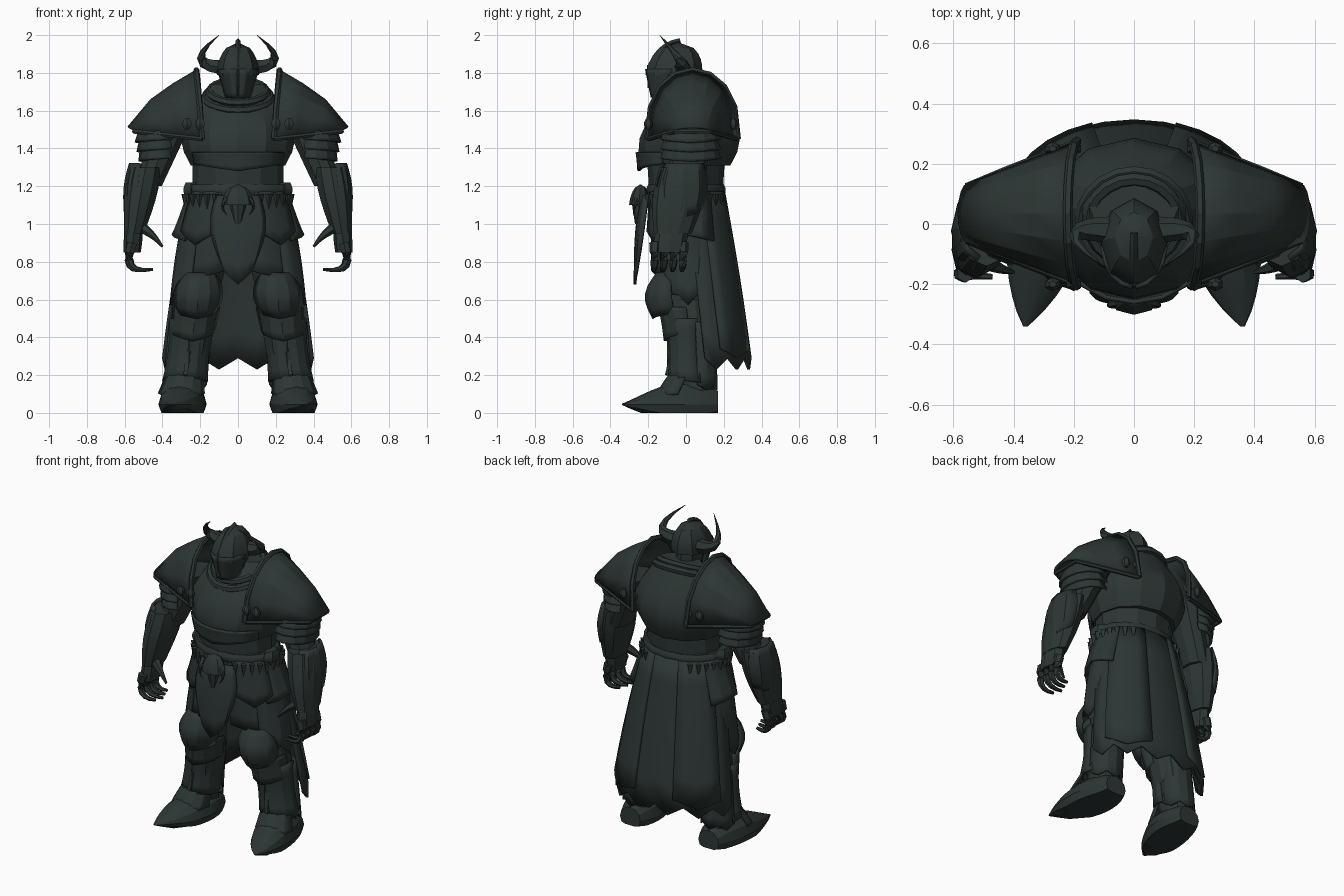
import bpy, bmesh, math
from mathutils import Vector

cube = bpy.data.objects.get("Cube")
if cube:
    bpy.data.objects.remove(cube, do_unlink=True)

STEEL = (.026, .037, .035, 1)
steel = bpy.data.materials.new("dark_steel")
steel.use_nodes = True
steel.diffuse_color = STEEL
steel.node_tree.nodes["Principled BSDF"].inputs["Base Color"].default_value = STEEL

RINGS = 6
STEPS = [i / RINGS for i in range(RINGS + 1)]
FACING = {"front": -90, "corner": -45, "side": 0, "rear_corner": 45, "back": 90}


def finish(obj, pair=False, sheet=False):
    """Material, shading and modifiers shared by every part."""
    obj.data.materials.append(steel)
    bpy.ops.object.select_all(action='DESELECT')
    obj.select_set(True)
    bpy.context.view_layer.objects.active = obj
    bpy.ops.object.shade_smooth_by_angle(angle=math.radians(22))
    if sheet:
        solid = obj.modifiers.new("thickness", 'SOLIDIFY')
        solid.thickness, solid.offset = .015, 0
    if pair:
        obj.modifiers.new("mirror", 'MIRROR')


def skin(name, rows, closed, pair):
    """Join rows of points with quads; closed rows become a capped tube."""
    bm = bmesh.new()
    grid = [[bm.verts.new(p) for p in row] for row in rows]
    count = len(grid[0])
    for low, high in zip(grid, grid[1:]):
        for i in range(count if closed else count - 1):
            j = (i + 1) % count
            bm.faces.new((low[i], low[j], high[j], high[i]))
    if closed:
        bm.faces.new(grid[0])
        bm.faces.new(grid[-1])
    bmesh.ops.recalc_face_normals(bm, faces=bm.faces)
    mesh = bpy.data.meshes.new(name)
    bm.to_mesh(mesh)
    bm.free()
    obj = bpy.data.objects.new(name, mesh)
    bpy.context.collection.objects.link(obj)
    finish(obj, pair, sheet=not closed)


def part(name, start, end, size, into=None, bulge=0, dome=False, sides=12,
         facing=None, spread=360, point=0, jag=0, pair=True):
    """Level ellipses from start to end; with a facing, a bent plate with a shaped hem."""
    start, end, size = Vector(start), Vector(end), Vector(size)
    into = Vector(into) if into else size
    closed = facing is None
    first = FACING[facing or "front"] - (0 if closed else spread / 2)
    rows = []
    for f in STEPS:
        centre = start.lerp(end, f)
        grow = math.sqrt(1 - f * f) + .03 if dome else 1 + bulge * math.sin(math.pi * f)
        wide, deep = size.lerp(into, f) * grow
        row = []
        for i in range(sides if closed else sides + 1):
            t = math.radians(first + spread * i / sides)
            hem = jag * (i % 2) + point * (1 - abs(2 * i / sides - 1))
            row.append(centre + Vector((wide * math.cos(t), deep * math.sin(t), -hem * f ** 3)))
        rows.append(row)
    skin(name, rows, closed, pair)


def rail(name, points, thick, tip=1, sides=6, pair=True):
    """Round bar along points, tapering to a share of its thickness."""
    pts = [Vector(p) for p in points]
    last = len(pts) - 1
    rows = []
    for i, p in enumerate(pts):
        turn = (pts[min(i + 1, last)] - pts[max(i - 1, 0)]).to_track_quat('Z', 'Y')
        radius = thick * (1 + (tip - 1) * i / last)
        angles = [math.tau * k / sides for k in range(sides)]
        rows.append([p + turn @ Vector((math.cos(t), math.sin(t), 0)) * radius for t in angles])
    skin(name, rows, True, pair)


def bend(*controls):
    """Points of a smooth curve steered by a few controls."""
    curve = []
    for f in STEPS:
        level = [Vector(c) for c in controls]
        while len(level) > 1:
            level = [a.lerp(b, f) for a, b in zip(level, level[1:])]
        curve.append(level[0])
    return curve


# Torso: breastplate over a narrower abdomen
part("abdomen", (0, 0, 1.1), (0, 0, 1.4), size=(.24, .19), into=(.24, .21), pair=False)
part("breastplate", (0, 0, 1.31), (0, .06, 1.74), size=(.25, .235), into=(.15, .1), bulge=.46, pair=False)
part("breastplate_hem", (0, 0, 1.38), (0, 0, 1.32), size=(.275, .26), into=(.265, .25),
     facing="front", spread=120, sides=6, point=.04, pair=False)

# Collar
for name, radius, height in (("collar_inner", .15, 1.7), ("collar_outer", .175, 1.67)):
    bpy.ops.mesh.primitive_torus_add(major_radius=radius, minor_radius=.022, major_segments=20,
                                     minor_segments=6, location=(0, .01, height), rotation=(.4, 0, 0))
    bpy.context.object.name = name
    finish(bpy.context.object)

# Head, helmet and horns
part("neck_and_face", (0, -.02, 1.6), (0, -.07, 1.82), size=(.06, .08), into=(.09, .12), sides=8, pair=False)
part("helmet", (0, -.065, 1.79), (0, -.04, 1.96), size=(.108, .145), dome=True, sides=8, pair=False)
rail("nose_guard", bend((0, -.19, 1.84), (0, -.195, 1.72)), thick=.016, tip=.6, sides=4, pair=False)
rail("helmet_crest", bend((0, -.2, 1.8), (0, -.16, 1.95), (0, -.03, 1.97)), thick=.014, sides=4, pair=False)
part("cheek_guard", (0, -.065, 1.82), (0, -.07, 1.67), size=(.105, .145), into=(.06, .11),
     facing="corner", spread=84, sides=4)
rail("horn", bend((.08, -.02, 1.83), (.3, 0, 1.84), (.1, -.14, 2)), thick=.045, tip=.02)


# Shoulder armour: domed shell, rims, rivets and layered arm plates
def shoulder_arch(f, spare=0):
    wide = .235 * (1 - .6 * f) + spare
    tall = .34 * (1 - f) ** .7 + .02 + spare
    angles = [math.pi * i / 8 for i in range(9)]
    return [Vector((.19 + .36 * f + .03 * math.sin(t), .035 - wide * math.cos(t),
                    1.45 + .04 * f + tall * math.sin(t) ** .8)) for t in angles]


shell = [shoulder_arch(f) for f in STEPS[::2]]
skin("pauldron", shell, closed=False, pair=True)
rail("pauldron_rim", shoulder_arch(0, spare=.005), thick=.016)
rail("pauldron_hem", [a[0] for a in shell] + [a[-1] for a in reversed(shell)], thick=.013)
for x in (.2, .27):
    for place, y in (("front", -.2), ("back", .25)):
        part("rivet_" + place, (x, y, 1.5), (x, y, 1.56), size=(.012, .01), bulge=1.3, sides=6)
for i in range(3):
    top = 1.51 - i / 20
    part("arm_lame", (.4, .025, top), (.395, .025, top - .06), size=(.11, .13),
         into=(.145 - i / 100, .155), facing="side", spread=220, sides=8, point=.02)

# Arms and gauntlets
part("upper_arm", (.33, .04, 1.56), (.48, 0, 1.2), size=(.1, .12), into=(.08, .09), sides=10)
part("gauntlet", (.49, -.015, 1.3), (.55, -.07, .95), size=(.09, .125), into=(.055, .1), bulge=.2, sides=10)
part("elbow_guard", (.51, -.01, 1.32), (.53, -.03, 1.08), size=(.06, .1), into=(.065, .11), bulge=.25,
     facing="side", spread=170, sides=4, point=.05)
part("palm", (.55, -.07, 1), (.56, -.09, .85), size=(.045, .08), bulge=.1, sides=8)
for i in range(4):
    y = -.165 + i / 20
    rail("finger", bend((.56, y, .9), (.62, y, .73), (.45 + abs(i - 1) / 50, y - .01, .76)), thick=.03, tip=.3)
rail("thumb", bend((.53, -.1, .99), (.46, -.15, .96), (.4, -.16, .88)), thick=.035, tip=.2)

# Belt, hanging teeth, pouch and buckle
part("belt", (0, 0, 1.15), (0, 0, 1.21), size=(.26, .2), bulge=.05, sides=16, pair=False)
for i in range(12):
    t = math.radians(11 * i - 65)
    x, y = .28 * math.cos(t), .22 * math.sin(t)
    rail("belt_tooth", bend((x, y, 1.16), (x, y, 1.08)), thick=.02, tip=.1, sides=4)
part("belt_pouch", (.25, -.02, 1.14), (.25, -.02, 1.22), size=(.03, .05), bulge=.5, sides=6)
part("buckle_skull", (0, -.25, 1.1), (0, -.24, 1.21), size=(.08, .05), dome=True, sides=8, pair=False)
part("buckle_jaw", (0, -.25, 1.13), (0, -.25, 1), size=(.05, .04), into=(.02, .02), sides=8, pair=False)
rail("buckle_tusk", bend((.05, -.26, 1.14), (.11, -.27, 1.1), (.06, -.28, 1.05)), thick=.015, tip=.1)

# Cloth and hip plates
part("under_skirt", (0, 0, 1.18), (0, .01, .84), size=(.25, .19), into=(.3, .19), pair=False)
part("front_tabard", (0, -.2, 1.15), (0, -.25, .78), size=(.11, .03), into=(.08, .02), bulge=.5,
     facing="front", spread=180, sides=6, point=.1, pair=False)
part("thigh_cloth", (0, 0, 1.16), (0, .01, .75), size=(.25, .19), into=(.32, .19),
     facing="corner", spread=64, sides=4, point=.04)
part("front_hip_plate", (0, 0, 1.17), (0, 0, .96), size=(.26, .2), into=(.32, .215),
     facing="corner", spread=50, sides=4, point=.07)
part("side_hip_plate", (0, .01, 1.17), (0, .02, .91), size=(.26, .2), into=(.345, .22),
     facing="side", spread=70, sides=4, point=-.03)
part("lower_hip_plate", (0, .01, .97), (0, .01, .68), size=(.3, .2), into=(.355, .2),
     facing="side", spread=90, sides=6, point=.08, jag=.03)
part("back_cape", (0, 0, 1.17), (0, .1, .29), size=(.25, .2), into=(.395, .24), bulge=.03,
     facing="back", spread=180, sides=12, jag=.06, pair=False)
part("cape_panel", (0, .01, 1.17), (0, .1, .34), size=(.25, .2), into=(.4, .245), bulge=.03,
     facing="rear_corner", spread=50, sides=4, point=.05)

# Legs with knee and shin armour
part("thigh", (.15, .01, .95), (.22, 0, .55), size=(.14, .17), into=(.1, .12), sides=10)
part("shin", (.22, .01, .6), (.28, .055, .08), size=(.11, .12), into=(.08, .09), bulge=.15, sides=10)
part("knee_guard", (.2, -.06, .74), (.22, -.04, .53), size=(.08, .09), into=(.095, .13), bulge=.45,
     facing="front", spread=160, sides=6, point=.03)
part("lower_knee_guard", (.22, -.01, .56), (.24, .01, .43), size=(.12, .13), into=(.11, .12),
     facing="front", spread=190, sides=6, point=.05)
part("greave", (.24, .02, .5), (.28, .035, .16), size=(.115, .125), bulge=-.1,
     facing="front", spread=220, sides=8, point=-.03)
part("calf_plate", (.25, .03, .48), (.28, .04, .15), size=(.11, .12),
     facing="back", spread=160, sides=6, jag=.03)
rail("greave_ridge", bend((.24, -.1, .5), (.26, -.07, .3), (.28, -.1, .2)), thick=.015, sides=4)


# Boots: flat sole, pointed toe
def boot_ring(f):
    swell = math.sin(math.pi * (.17 + .82 * f))
    wide, tall = .125 * swell ** .8, .14 * swell * (1 - .4 * f)
    angles = [math.tau * i / 12 for i in range(12)]
    return [(.28 + .08 * f * f + wide * math.cos(t), .17 - .51 * f,
             max(0, .045 + tall * math.sin(t))) for t in angles]


skin("boot", [boot_ring(i / 10) for i in range(11)], closed=True, pair=True)
part("instep_plate", (.28, .03, .22), (.3, -.02, .1), size=(.09, .1), into=(.12, .14),
     facing="front", spread=160, sides=6, point=.02)
